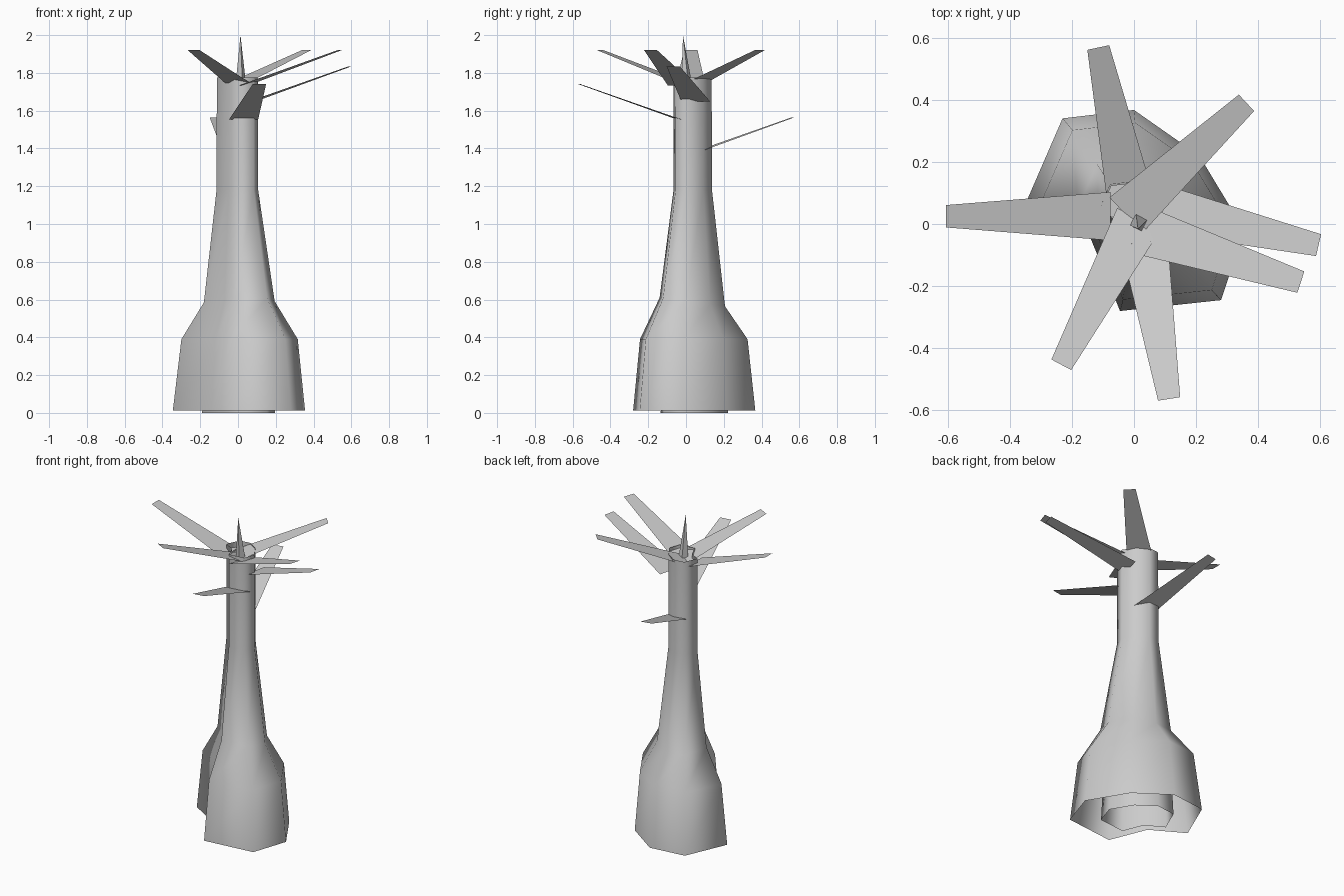
import bpy, bmesh
from math import cos, sin, radians, pi
from mathutils import Vector

cube = bpy.data.objects.get("Cube")
if cube:
    bpy.data.objects.remove(cube, do_unlink=True)

grey = bpy.data.materials.new("light grey")
grey.use_nodes = True
colour = (0.6, 0.6, 0.6, 1)
grey.diffuse_color = colour
grey.node_tree.nodes["Principled BSDF"].inputs["Base Color"].default_value = colour

# Lobed trunk outline, counter-clockwise, with one groove
OUTLINE = [(-0.23, 0.34), (-0.345, 0.075), (-0.14, -0.045), (-0.045, -0.28),
           (0.28, -0.245), (0.355, -0.02), (0.21, 0.22), (0, 0.367)]


def finish(name, bm, smooth=False):
    mesh = bpy.data.meshes.new(name)
    bm.to_mesh(mesh)
    bm.free()
    mesh.materials.append(grey)
    for face in mesh.polygons:
        face.use_smooth = smooth
    obj = bpy.data.objects.new(name, mesh)
    bpy.context.collection.objects.link(obj)
    return obj


def loft(name, outline, rings, cap=False, smooth=True):
    """Skin scaled copies of an outline; ring = z, scale, x, y, tilt along y."""
    bm = bmesh.new()
    loops = []
    for z, scale, dx, dy, tilt in rings:
        loops.append([bm.verts.new((x * scale + dx, y * scale + dy, z - tilt * y * scale))
                      for x, y in outline])
    n = len(outline)
    for low, high in zip(loops, loops[1:]):
        for i in range(n):
            j = (i + 1) % n
            bm.faces.new((low[i], low[j], high[j], high[i]))
    if cap:
        bm.faces.new(loops[-1])
    return finish(name, bm, smooth)


# Trunk, flared at the foot and open at both ends
loft("trunk", OUTLINE, [(0.012, 1, 0, 0, 0), (0.39, 0.88, 0.004, 0.003, 0),
                        (0.59, 0.535, 0.004, 0.01, 0.13),
                        (1.18, 0.315, -0.005, 0.022, 0),
                        (1.775, 0.31, -0.005, 0.022, 0)])

# Floor recessed inside the trunk rim
loft("trunk_floor", OUTLINE, [(1.71, 0.3, -0.005, 0.022, 0),
                              (1.715, 0.3, -0.005, 0.022, 0)], cap=True, smooth=False)

# Short tube set inside the foot
loft("inner_tube", OUTLINE, [(0, 0.55, 0, 0.02, 0), (0.4, 0.5, 0, 0.02, 0)])

# Pointed shoot in the crown
bm = bmesh.new()
tip = bm.verts.new((0.013, -0.016, 2))
base = [bm.verts.new((0.015 + 0.03 * cos(a), 0.005 + 0.03 * sin(a), 1.73))
        for a in (0.3 + i * pi / 2 for i in range(4))]
for i in range(4):
    bm.faces.new((base[i], base[(i + 1) % 4], tip))
finish("shoot", bm)


def leaf(name, x, y, z, heading):
    """Flat tapered blade rising from the trunk to a blunt tip."""
    a = radians(heading)
    out = Vector((cos(a), sin(a), 0.35))
    side = Vector((-sin(a), cos(a), 0))
    end = Vector((x, y, z))
    root = end - out * 0.53
    bm = bmesh.new()
    bm.faces.new([bm.verts.new(p) for p in (root - side * 0.078, end - side * 0.036,
                                           end + side * 0.036, root + side * 0.078)])
    finish(name, bm)


# Leaves: four in the crown, three stepping down the trunk
leaf("right_crown_leaf", -0.605, 0.025, 1.92, 180)
leaf("back_crown_leaf", 0.362, 0.39, 1.92, 43)
leaf("left_crown_leaf", 0.537, -0.187, 1.92, -18)
leaf("front_crown_leaf", -0.234, -0.453, 1.92, -118)
leaf("left_leaf", 0.594, -0.068, 1.835, -13)
leaf("front_leaf", 0.113, -0.563, 1.74, -81)
leaf("back_leaf", -0.115, 0.568, 1.565, 102)
